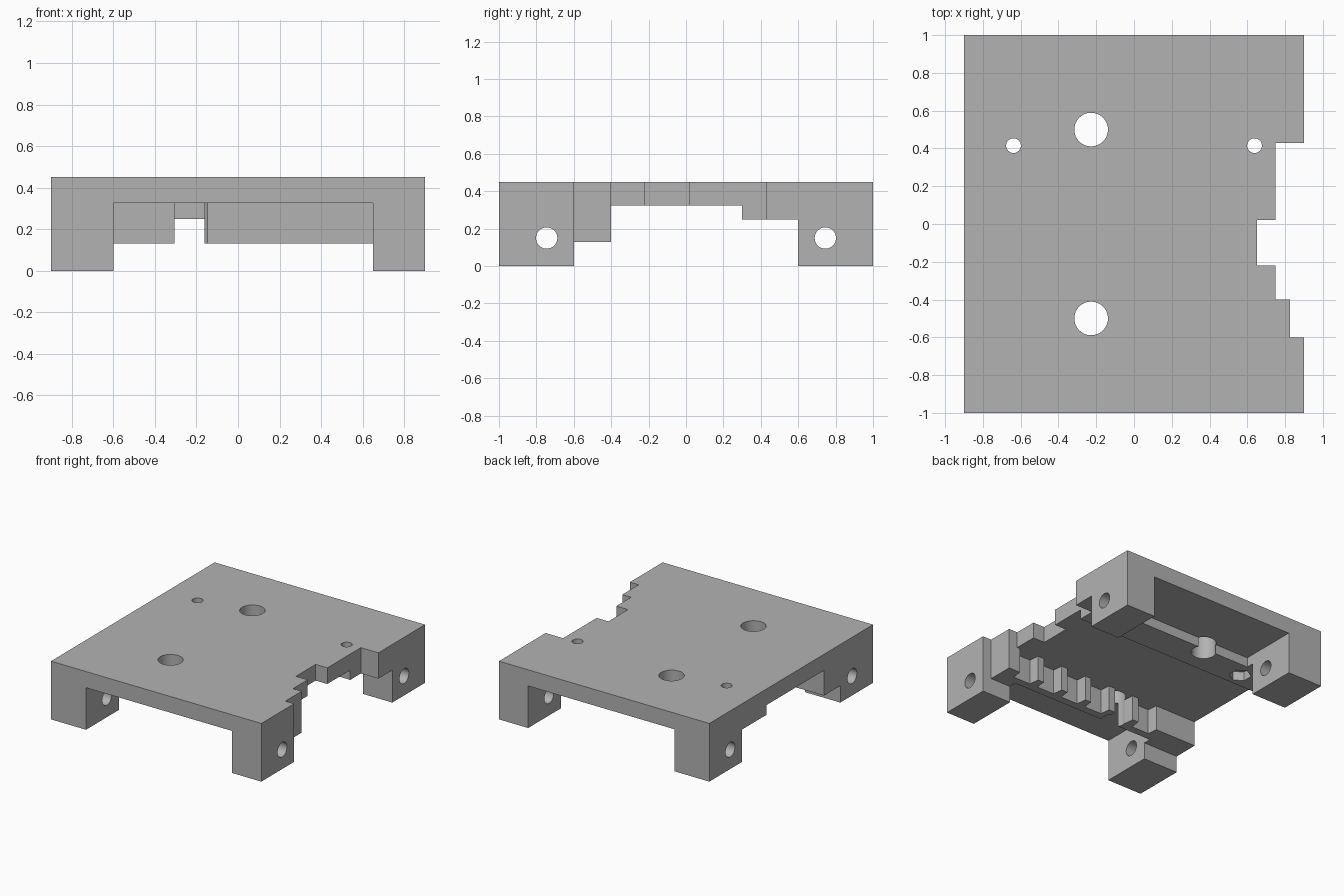
import bpy, bmesh, math
from mathutils import Matrix

cube = bpy.data.objects.get("Cube")
if cube:
    bpy.data.objects.remove(cube, do_unlink=True)

# Single grey plastic material
grey = bpy.data.materials.new("grey_plastic")
grey.use_nodes = True
colour = (0.45, 0.45, 0.45, 1)
grey.diffuse_color = colour
grey.node_tree.nodes["Principled BSDF"].inputs["Base Color"].default_value = colour


def make_object(name, bm):
    bmesh.ops.recalc_face_normals(bm, faces=bm.faces)
    mesh = bpy.data.meshes.new(name)
    bm.to_mesh(mesh)
    bm.free()
    mesh.materials.append(grey)
    obj = bpy.data.objects.new(name, mesh)
    bpy.context.collection.objects.link(obj)
    return obj


def prism(name, outline, z0, z1):
    bm = bmesh.new()
    face = bm.faces.new([bm.verts.new((x, y, z0)) for x, y in outline])
    new = bmesh.ops.extrude_face_region(bm, geom=[face])["geom"]
    verts = [v for v in new if isinstance(v, bmesh.types.BMVert)]
    bmesh.ops.translate(bm, verts=verts, vec=(0, 0, z1 - z0))
    return make_object(name, bm)


def box(name, x0, x1, y0, y1, z0, z1):
    return prism(name, [(x0, y0), (x1, y0), (x1, y1), (x0, y1)], z0, z1)


def rod(name, centre, radius, length, sides=48, along_x=False):
    bm = bmesh.new()
    turn = Matrix.Rotation(math.pi / 2, 4, "Y") if along_x else Matrix()
    bmesh.ops.create_cone(bm, cap_ends=True, segments=sides, radius1=radius,
                          radius2=radius, depth=length,
                          matrix=Matrix.Translation(centre) @ turn)
    return make_object(name, bm)


def cut(target, cutter):
    cutter.hide_render = True
    mod = target.modifiers.new("cut", "BOOLEAN")
    mod.operation = "DIFFERENCE"
    mod.solver = "EXACT"
    mod.object = cutter
    bpy.ops.object.modifier_apply(modifier=mod.name)
    bpy.data.objects.remove(cutter, do_unlink=True)


TOP, CEILING, LOW, FAR = 0.45, 0.325, -0.1, 1.2

# Solid block that becomes the carriage plate with its four legs
carriage = box("carriage_plate", -0.9, 0.9, -1, 1, 0, TOP)
bpy.ops.object.select_all(action="DESELECT")
bpy.context.view_layer.objects.active = carriage
carriage.select_set(True)

# Space beneath the two rails, then the deeper channel between them
cut(carriage, box("front_rail_space", -FAR, FAR, -0.6, 0, LOW, 0.13))
cut(carriage, box("back_rail_space", -FAR, FAR, -0.05, 0.6, LOW, 0.25))
cut(carriage, box("channel", -FAR, FAR, -0.4, 0.3, LOW, CEILING))

# Front and back openings between the legs
cut(carriage, box("front_opening", -0.6, 0.65, -FAR, -0.54, LOW, CEILING))
cut(carriage, box("back_opening", -0.6, 0.65, 0.54, FAR, LOW, CEILING))

# Stepped notches in the side edge
for x, y0, y1 in [(0.825, -0.6, -0.3), (0.75, -0.4, 0.43), (0.65, -0.22, 0.02)]:
    cut(carriage, box("notch", x, FAR, y0, y1, LOW, 1))

# Belt grooves that leave teeth on the front rail
for i in range(6):
    x = -0.46 + 0.22 * i
    groove = [(x - 0.075, -0.48), (x + 0.075, -0.48),
              (x + 0.085, -0.38), (x - 0.085, -0.38)]
    cut(carriage, prism("groove", groove, LOW, CEILING))

# Rod holes through the legs, and large holes through the plate
for side in (-1, 1):
    cut(carriage, rod("rod_hole", (0, side * 0.745, 0.15), 0.057, 3, along_x=True))
    cut(carriage, rod("large_hole", (-0.227, side * 0.5, 0.3), 0.089, 1))

# Small screw holes with six-sided nut pockets underneath
for side in (-1, 1):
    cut(carriage, rod("screw_hole", (side * 0.638, 0.415, 0.3), 0.039, 1))
    cut(carriage, rod("nut_pocket", (side * 0.638, 0.415, 0.22), 0.08, 0.2, sides=6))

bpy.ops.object.shade_smooth_by_angle(angle=math.radians(30))
